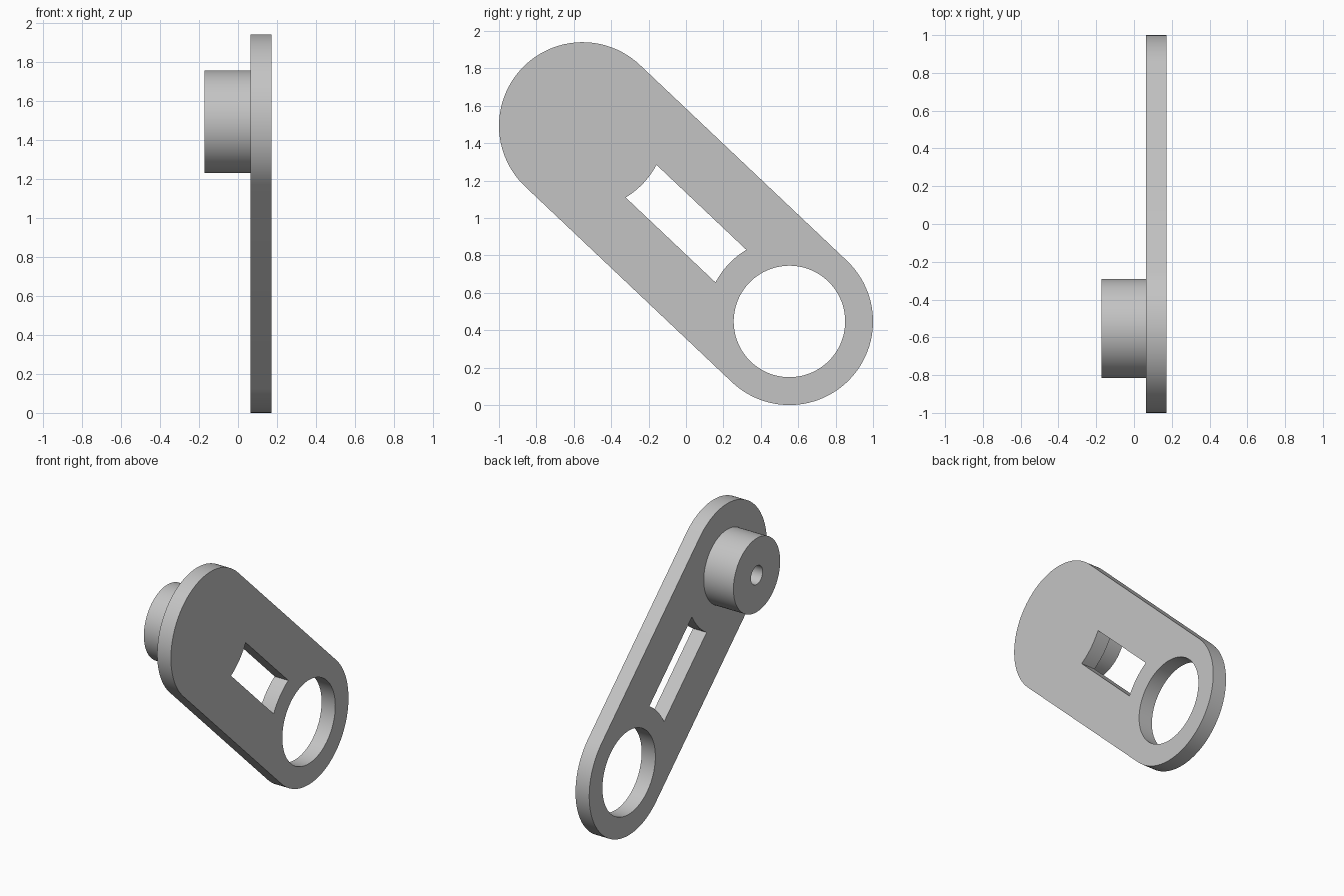
import bpy, bmesh
from math import pi, asin, sqrt
from mathutils import Matrix, Vector

if "Cube" in bpy.data.objects:
    bpy.data.objects.remove(bpy.data.objects["Cube"], do_unlink=True)

grey = bpy.data.materials.new("plain grey")
grey.use_nodes = True
colour = (0.55, 0.55, 0.55, 1)
grey.diffuse_color = colour
grey.node_tree.nodes["Principled BSDF"].inputs["Base Color"].default_value = colour

# Main dimensions; profiles lie in the side plane (y, z)
TOP, BOTTOM = Vector((-0.553, 1.493)), Vector((0.553, 0.447))
END_R, HOLE_R, BOSS_R, BORE_R = 0.447, 0.298, 0.263, 0.066
SLOT_HALF = 0.12
PLATE_BACK, PLATE_FRONT, BOSS_END = 0.063, 0.171, -0.171
axis = (BOTTOM - TOP).normalized()
side = Vector((-axis.y, axis.x))


def arc(centre, radius, start, end, steps):
    """Points on an arc; angles are measured from the arm's long axis."""
    angles = [start + (end - start) * i / steps for i in range(steps + 1)]
    rotated = [Matrix.Rotation(a, 2) @ axis for a in angles]
    return [centre + radius * d for d in rotated]


def circle(centre, radius, steps=96):
    return arc(centre, radius, 0, 2 * pi, steps)[:-1]


def extruded(name, loops, x0, x1):
    """Fill the outline minus the inner loops and extrude it along x."""
    curve = bpy.data.curves.new(name, "CURVE")
    curve.dimensions = "2D"
    curve.fill_mode = "BOTH"
    curve.extrude = (x1 - x0) / 2
    for loop in loops:
        spline = curve.splines.new("POLY")
        spline.points.add(len(loop) - 1)
        for point, co in zip(spline.points, loop):
            point.co = (co.x, co.y, 0, 1)
        spline.use_cyclic_u = True
    obj = bpy.data.objects.new(name, curve)
    bpy.context.collection.objects.link(obj)
    bpy.ops.object.select_all(action="DESELECT")
    obj.select_set(True)
    bpy.context.view_layer.objects.active = obj
    bpy.ops.object.convert(target="MESH")
    obj = bpy.context.object
    # Turn the profile plane from xy to yz
    turn = Matrix(((0, 0, 1), (1, 0, 0), (0, 1, 0))).to_4x4()
    obj.data.transform(Matrix.Translation(((x0 + x1) / 2, 0, 0)) @ turn)
    bm = bmesh.new()
    bm.from_mesh(obj.data)
    bmesh.ops.remove_doubles(bm, verts=bm.verts, dist=0.0001)
    bmesh.ops.recalc_face_normals(bm, faces=bm.faces)
    bm.to_mesh(obj.data)
    bm.free()
    obj.data.materials.clear()
    obj.data.materials.append(grey)
    bpy.ops.object.shade_smooth_by_angle(angle=pi / 6)
    return obj


# Arm plate: rounded bar with a round eye and a slot ending in concentric arcs
outline = arc(BOTTOM, END_R, -pi / 2, pi / 2, 48) + arc(TOP, END_R, pi / 2, 3 * pi / 2, 48)
half = asin(SLOT_HALF / END_R)
slot = arc(TOP, END_R, -half, half, 12) + arc(BOTTOM, END_R, pi - half, pi + half, 12)
extruded("arm_plate", [outline, circle(BOTTOM, HOLE_R), slot], PLATE_BACK, PLATE_FRONT)

# Boss with a blind bore closed off by the plate
extruded("boss", [circle(TOP, BOSS_R), circle(TOP, BORE_R, 48)], BOSS_END, PLATE_BACK)
